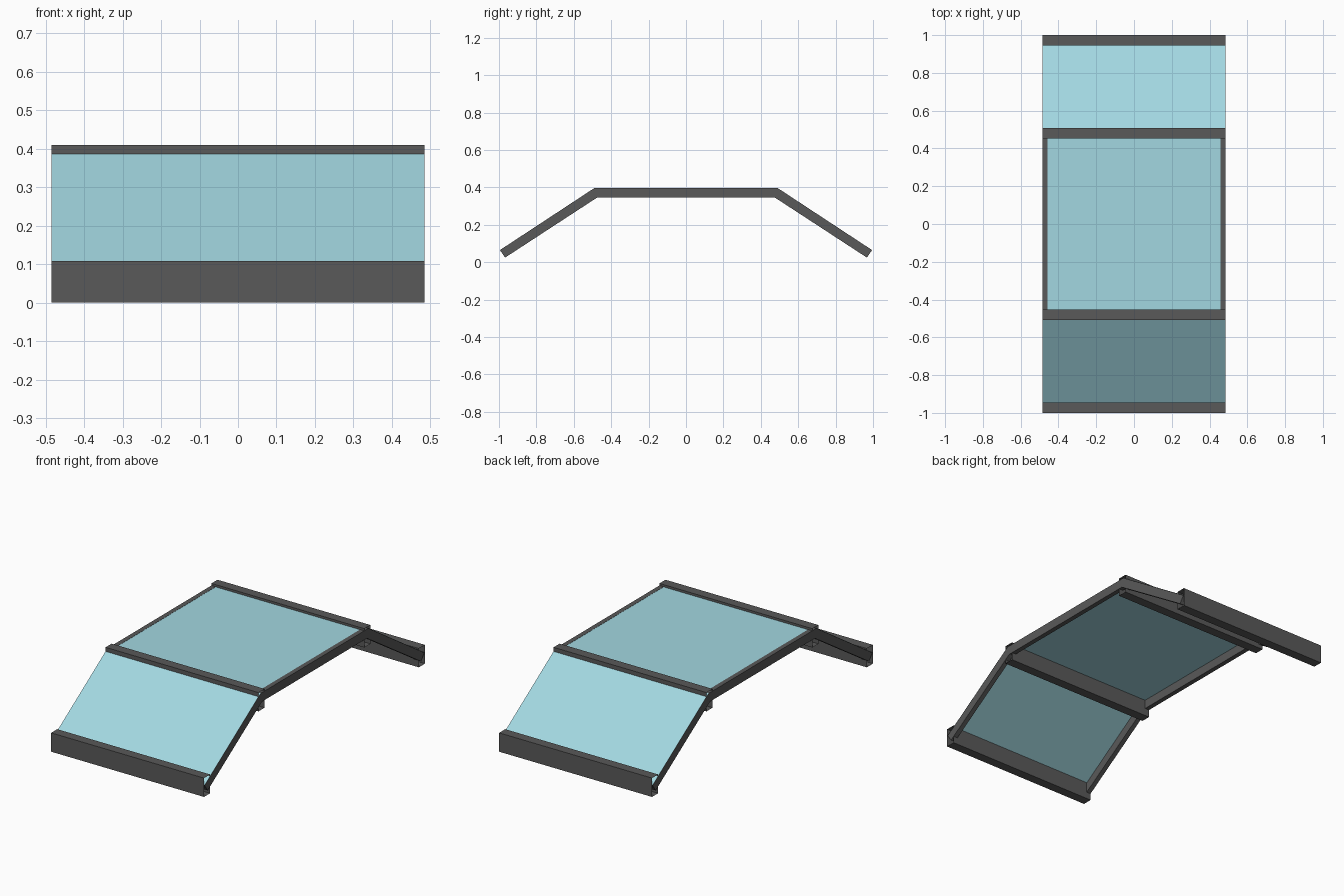
import bpy, bmesh

if "Cube" in bpy.data.objects:
    bpy.data.objects.remove(bpy.data.objects["Cube"])

W = 0.485  # half width of the canopy


def add_mesh(name, verts, faces, mat=None):
    mesh = bpy.data.meshes.new(name)
    mesh.from_pydata(verts, [], faces)
    bm = bmesh.new()
    bm.from_mesh(mesh)
    bmesh.ops.recalc_face_normals(bm, faces=bm.faces)
    bm.to_mesh(mesh)
    bm.free()
    obj = bpy.data.objects.new(name, mesh)
    bpy.context.collection.objects.link(obj)
    if mat:
        mesh.materials.append(mat)
    return obj


def material(name, color):
    mat = bpy.data.materials.new(name)
    mat.diffuse_color = color
    mat.use_nodes = True
    mat.node_tree.nodes["Principled BSDF"].inputs["Base Color"].default_value = mat.diffuse_color
    return mat


frame = material("dark_frame", (0.1, 0.1, 0.1, 1))
glass = material("blue_glass", (0.36, 0.68, 0.75, 1))


# Open-ended hollow beam running across the width
def cross_beam(name, y0, y1, z0, z1):
    ring = [(y0, z0), (y1, z0), (y1, z1), (y0, z1)]
    verts = [(x, y, z) for x in (-W, W) for y, z in ring]
    faces = [(i, (i + 1) % 4, (i + 1) % 4 + 4, i + 4) for i in range(4)]
    add_mesh(name, verts, faces, frame)


for side, s in (("front", -1), ("back", 1)):
    cross_beam(side + "_eave_beam", s * 1.0, s * 0.945, 0.0, 0.108)
    cross_beam(side + "_ridge_beam", s * 0.507, s * 0.452, 0.302, 0.41)

# Side rails: mitred bar following the bent outline
top = [(-0.995, 0.065), (-0.488, 0.398), (0.488, 0.398), (0.995, 0.065)]
bottom = [(-0.967, 0.025), (-0.475, 0.346), (0.475, 0.346), (0.967, 0.025)]
for side, s in (("left", -1), ("right", 1)):
    verts, faces = [], []
    for (ty, tz), (by, bz) in zip(top, bottom):
        verts += [(s * 0.458, ty, tz), (s * W, ty, tz),
                  (s * W, by, bz), (s * 0.458, by, bz)]
    for k in range(0, 12, 4):
        faces += [(k + i, k + (i + 1) % 4, k + 4 + (i + 1) % 4, k + 4 + i)
                  for i in range(4)]
    faces += [(0, 1, 2, 3), (12, 13, 14, 15)]
    add_mesh(side + "_rail", verts, faces, frame)

# Glass panes: thin sheets lying on the rails
for name, k, dz in (("front_pane", 0, 0.001), ("top_pane", 1, -0.001),
                    ("back_pane", 2, 0.001)):
    (y0, z0), (y1, z1) = top[k], top[k + 1]
    add_mesh(name, [(-W, y0, z0 + dz), (W, y0, z0 + dz),
                    (W, y1, z1 + dz), (-W, y1, z1 + dz)],
             [(0, 1, 2, 3)], glass)
